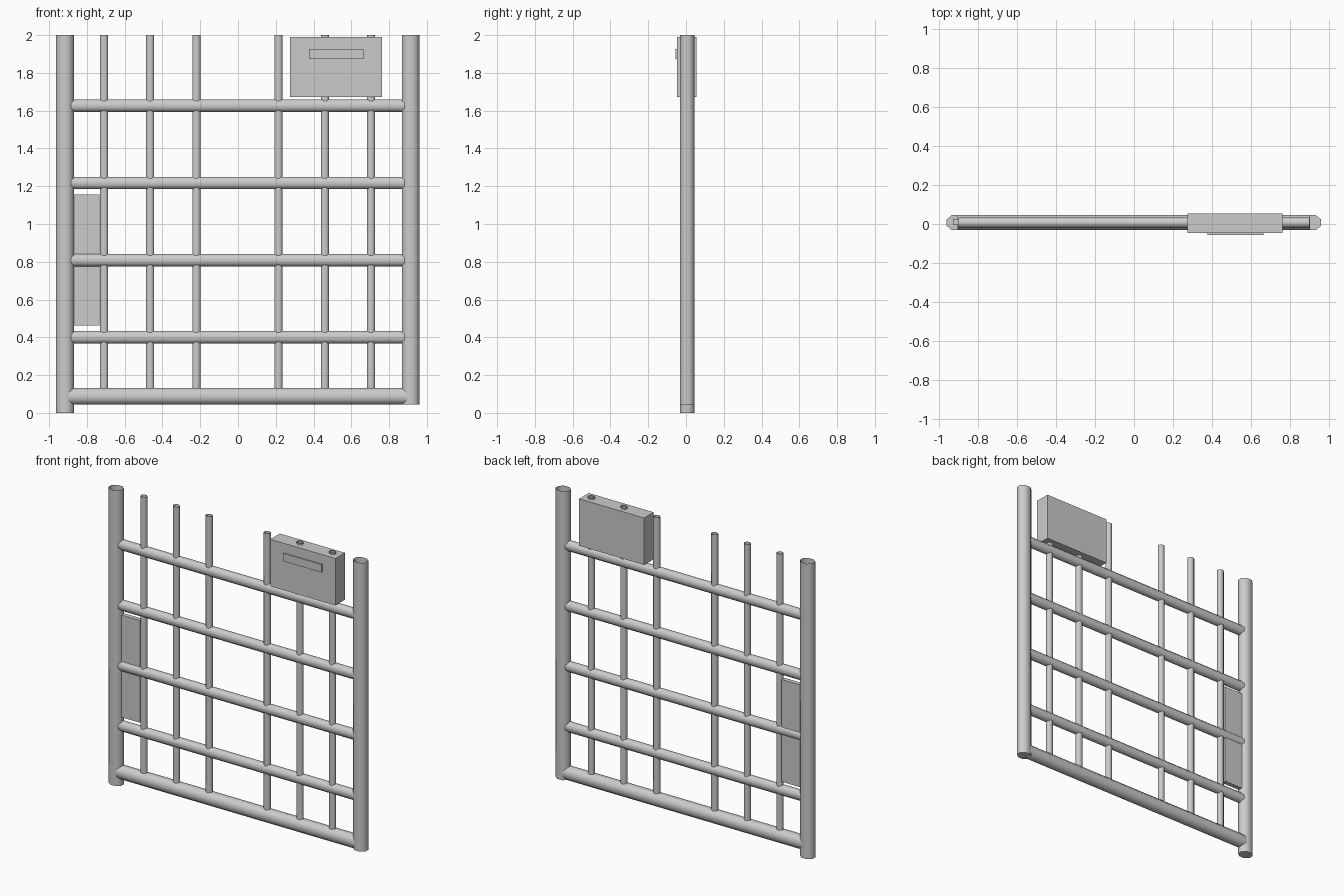
import bpy, bmesh, math
from mathutils import Matrix

if "Cube" in bpy.data.objects:
    bpy.data.objects.remove(bpy.data.objects["Cube"])

YC = 0.007  # depth of the frame's centre plane


def finish(name, bm, smooth):
    bmesh.ops.recalc_face_normals(bm, faces=bm.faces)
    me = bpy.data.meshes.new(name)
    bm.to_mesh(me)
    bm.free()
    ob = bpy.data.objects.new(name, me)
    bpy.context.collection.objects.link(ob)
    if smooth:
        bpy.ops.object.select_all(action='DESELECT')
        bpy.context.view_layer.objects.active = ob
        ob.select_set(True)
        bpy.ops.object.shade_smooth_by_angle(angle=math.radians(60))
    return ob


def box(name, x, y, z):
    bm = bmesh.new()
    bmesh.ops.create_cube(bm, size=1)
    for v in bm.verts:
        v.co = [(a + b) / 2 + c * (b - a) for (a, b), c in zip((x, y, z), v.co)]
    return finish(name, bm, False)


def tube(name, half_w, half_y, a, b, pos, upright=True):
    """Eight-sided tube from a to b; upright ones are open at the top."""
    bm = bmesh.new()
    k = 1 / math.cos(math.pi / 8)
    rings = []
    for t in (a, b):
        ring = []
        for i in range(8):
            ang = math.pi / 8 + i * math.pi / 4
            w, d = half_w * k * math.cos(ang), half_y * k * math.sin(ang) + YC
            ring.append(bm.verts.new((pos + w, d, t) if upright else (t, d, pos + w)))
        rings.append(ring)
    for i in range(8):
        j = (i + 1) % 8
        bm.faces.new((rings[0][i], rings[0][j], rings[1][j], rings[1][i]))
    bm.faces.new(rings[0][::-1])
    if not upright:
        bm.faces.new(rings[1])
    return finish(name, bm, True)


# Side posts
tube("left_post", 0.0465, 0.0385, 0, 2, -0.916)
tube("right_post", 0.0465, 0.0385, 0.045, 2, 0.914)

# Horizontal rails
tube("bottom_rail", 0.0435, 0.0385, -0.905, 0.903, 0.087, False)
for i, z in enumerate((0.4, 0.808, 1.217, 1.626)):
    tube(f"cross_rail_{i}", 0.033, 0.0275, -0.9, 0.9, z, False)

# Thin vertical bars
for i, x in enumerate((-0.709, -0.465, -0.22, 0.214, 0.46, 0.704)):
    tube(f"vertical_bar_{i}", 0.0215, 0.018, 0.09, 2, x)

# Lock box with front slot plate
box("lock_box", (0.275, 0.762), (-0.047, 0.055), (1.672, 1.99))
box("slot_plate", (0.376, 0.664), (-0.056, -0.04), (1.873, 1.926))

# Latch plate set into the left post
box("latch_plate", (-0.93, -0.732), (-0.005, 0.025), (0.463, 1.155))
